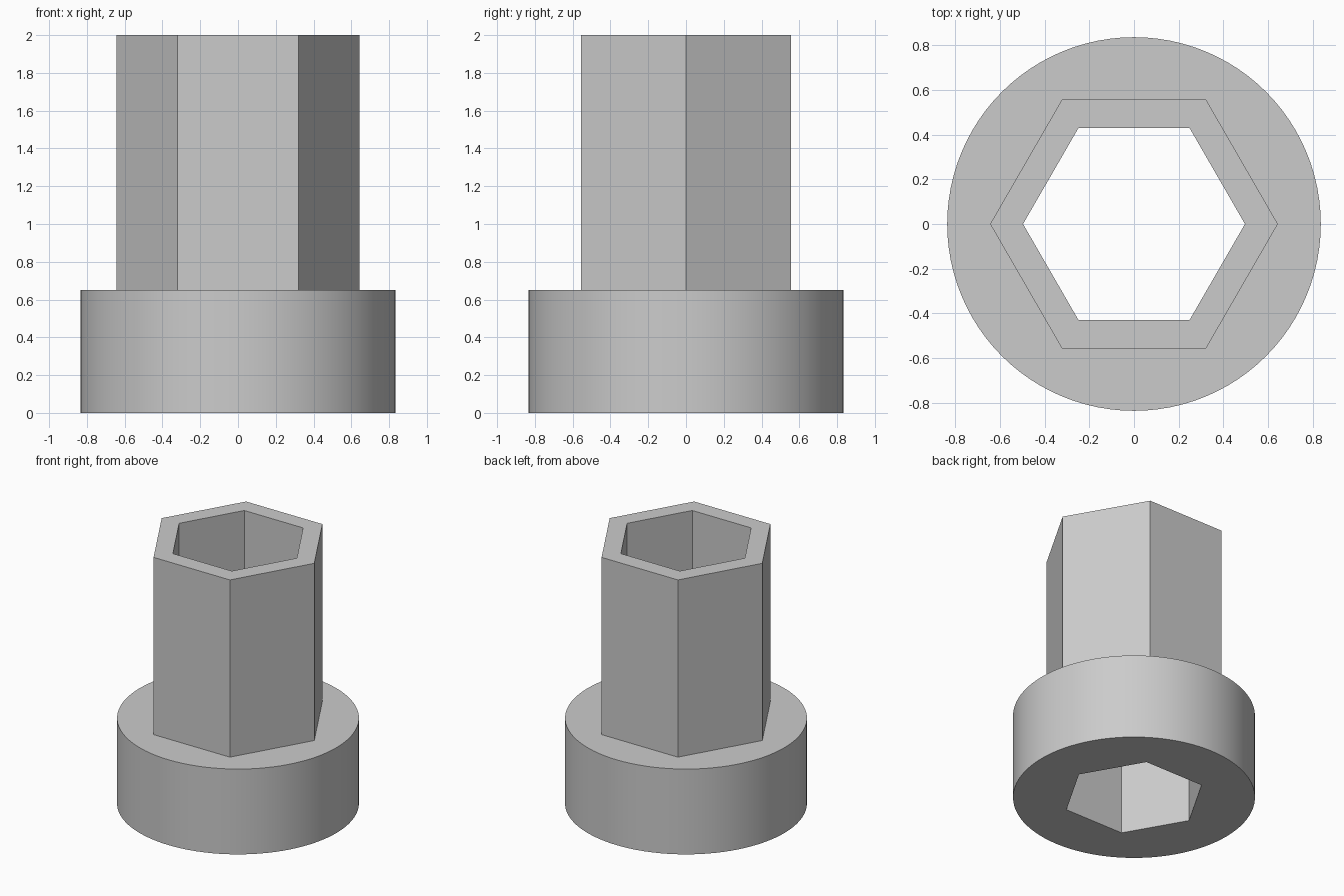
import bpy, bmesh, math

cube = bpy.data.objects.get("Cube")
if cube:
    bpy.data.objects.remove(cube, do_unlink=True)

# Main dimensions
FLANGE_R, SLEEVE_R, BORE_R = 0.835, 0.643, 0.496
FLANGE_TOP, TOP = 0.65, 2.0

grey = bpy.data.materials.new("plain_grey")
grey.use_nodes = True
colour = (0.6, 0.6, 0.6, 1)
grey.diffuse_color = colour
grey.node_tree.nodes["Principled BSDF"].inputs["Base Color"].default_value = colour

bm = bmesh.new()


def ring(radius, z, sides):
    """Closed loop of vertices, with one corner on +x."""
    step = math.tau / sides
    verts = [bm.verts.new((radius * math.cos(i * step), radius * math.sin(i * step), z))
             for i in range(sides)]
    for i in range(sides):
        bm.edges.new((verts[i - 1], verts[i]))
    return verts


def wall(lower, upper):
    """Upright faces between two loops of equal count."""
    for i in range(len(lower)):
        bm.faces.new((lower[i - 1], lower[i], upper[i], upper[i - 1]))


def flat_ring(outer, inner):
    """Flat face region between two loops in one plane."""
    edges = [bm.edges.get((loop[i - 1], loop[i]))
             for loop in (outer, inner) for i in range(len(loop))]
    bmesh.ops.triangle_fill(bm, edges=edges, use_beauty=True, normal=(0, 0, 1))


# Round flange, hexagonal sleeve and hexagonal through bore
flange_low, flange_high = (ring(FLANGE_R, z, 96) for z in (0, FLANGE_TOP))
sleeve_low, sleeve_high = (ring(SLEEVE_R, z, 6) for z in (FLANGE_TOP, TOP))
bore_low, bore_high = (ring(BORE_R, z, 6) for z in (0, TOP))

for pair in ((flange_low, flange_high), (sleeve_low, sleeve_high), (bore_low, bore_high)):
    wall(*pair)

# Underside, flange shoulder and sleeve rim
flat_ring(flange_low, bore_low)
flat_ring(flange_high, sleeve_low)
for i in range(6):
    bm.faces.new((sleeve_high[i - 1], sleeve_high[i], bore_high[i], bore_high[i - 1]))

bmesh.ops.recalc_face_normals(bm, faces=bm.faces)
mesh = bpy.data.meshes.new("flanged_hex_sleeve")
bm.to_mesh(mesh)
bm.free()
mesh.materials.append(grey)

body = bpy.data.objects.new("flanged_hex_sleeve", mesh)
bpy.context.collection.objects.link(body)
bpy.ops.object.select_all(action='DESELECT')
body.select_set(True)
bpy.context.view_layer.objects.active = body
bpy.ops.object.shade_smooth_by_angle(angle=math.radians(30))
